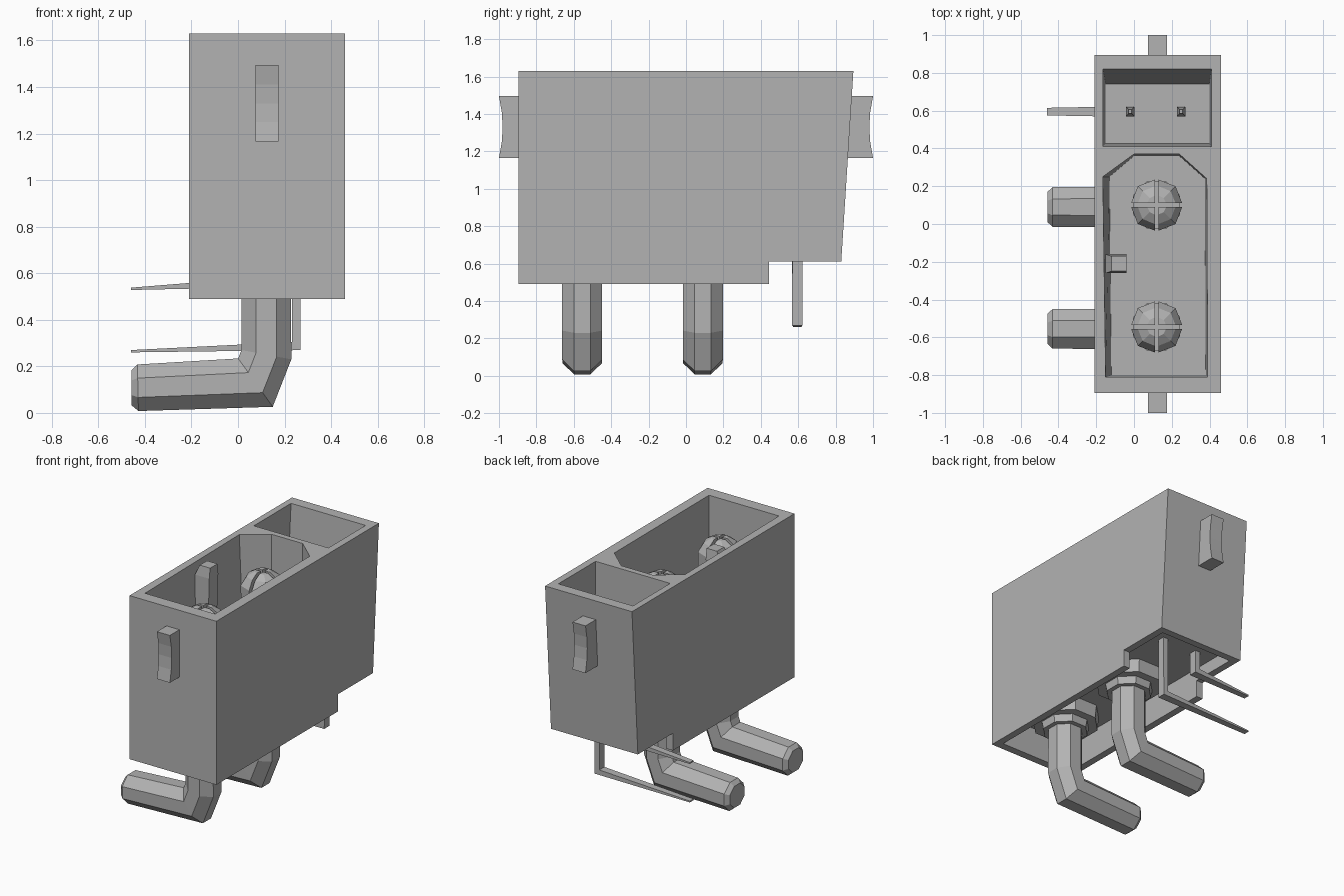
import bpy, bmesh
from math import cos, sin, pi
from mathutils import Vector

cube = bpy.data.objects.get("Cube")
if cube:
    bpy.data.objects.remove(cube, do_unlink=True)

grey = bpy.data.materials.new("plain grey")
grey.use_nodes = True
grey.diffuse_color = (0.45, 0.45, 0.45, 1)
grey.node_tree.nodes["Principled BSDF"].inputs["Base Color"].default_value = grey.diffuse_color


def loft(name, *shells):
    """Make one object; each shell is a list of point rings skinned and capped."""
    bm = bmesh.new()
    for rings in shells:
        rows = [[bm.verts.new(p) for p in ring] for ring in rings]
        n = len(rows[0])
        for low, high in zip(rows, rows[1:]):
            for i in range(n):
                j = (i + 1) % n
                bm.faces.new((low[i], low[j], high[j], high[i]))
        bm.faces.new(rows[0][::-1])
        bm.faces.new(rows[-1])
    bmesh.ops.recalc_face_normals(bm, faces=bm.faces)
    mesh = bpy.data.meshes.new(name)
    bm.to_mesh(mesh)
    bm.free()
    mesh.materials.append(grey)
    obj = bpy.data.objects.new(name, mesh)
    bpy.context.collection.objects.link(obj)
    return obj


def extrude_x(name, outline, x0, x1):
    return loft(name, [[(x, y, z) for y, z in outline] for x in (x0, x1)])


def level(outline, z):
    return [(x, y, z) for x, y in outline]


def rect(x0, x1, y0, y1):
    return [(x0, y0), (x1, y0), (x1, y1), (x0, y1)]


def circle(cx, cy, r, sides=8):
    return [(cx + r * cos((i + .5) * 2 * pi / sides),
             cy + r * sin((i + .5) * 2 * pi / sides)) for i in range(sides)]


def sweep(name, y, path, sizes, sides):
    """Sweep a polygon along an x-z path with mitred bends."""
    pts = [Vector(p) for p in path]
    rings = []
    for k, (p, (a, b)) in enumerate(zip(pts, sizes)):
        d0 = (p - pts[max(k - 1, 0)]) if k else pts[1] - p
        d1 = (pts[k + 1] - p) if k < len(pts) - 1 else d0
        t = (d0.normalized() + d1.normalized()).normalized()
        normal = Vector((-t.y, t.x)) / t.dot(d1.normalized())
        ring = []
        for u, v in circle(0, 0, 1 / cos(pi / sides), sides):
            q = p + normal * a * u
            ring.append((q.x, y + b * v, q.y))
        rings.append(ring)
    return loft(name, rings)


# Housing with stepped underside and leaning back
housing = extrude_x("housing", [(-.895, .49), (.445, .49), (.445, .61),
                                (.83, .61), (.895, 1.63), (-.895, 1.63)], -.21, .46)

# Tapered sockets above and a recess below
big_top = [(-.15, -.81), (.39, -.81), (.385, .24), (.24, .37), (0, .37), (-.165, .25)]
big_floor = [(-.12, -.80), (.38, -.80), (.375, .24), (.24, .36), (0, .36), (-.13, .25)]
cutters = [
    loft("power_socket_cutter", [level(big_floor, .8), level(big_top, 1.63), level(big_top, 1.7)]),
    loft("signal_socket_cutter", [level(rect(-.15, .40, .425, .74), .8),
                                  level(rect(-.165, .41, .41, .82), 1.63),
                                  level(rect(-.165, .41, .41, .82), 1.7)]),
    loft("underside_cutter", [level(rect(-.16, .41, -.84, .78), z) for z in (.4, .7)]),
]
bpy.context.view_layer.objects.active = housing
for cutter in cutters:
    cutter.hide_render = True
    mod = housing.modifiers.new("cut", "BOOLEAN")
    mod.operation = "DIFFERENCE"
    mod.solver = "EXACT"
    mod.object = cutter
    bpy.ops.object.modifier_apply(modifier=mod.name)
    bpy.data.objects.remove(cutter, do_unlink=True)

# Concave tabs on both ends
for name, s in (("front_tab", -1), ("back_tab", 1)):
    base = .86 if s > 0 else .88
    outline = [(base, 1.165), (1, 1.165), (.985, 1.25), (.98, 1.33),
               (.985, 1.41), (1, 1.495), (base, 1.495)]
    extrude_x(name, [(s * y, z) for y, z in outline], .075, .175)

# Keying rib on the socket wall
loft("key_rib", [level(rect(-.15, -.06, -.26, -.17), .79),
                 level(rect(-.15, -.04, -.26, -.16), 1.55),
                 level(rect(-.12, -.04, -.25, -.17), 1.62)])

# Power pins: collar, slotted contact and bent lead
for label, y in (("front", -.555), ("back", .09)):
    cx = .12
    loft(label + "_collar", [level(circle(cx, y, r), z)
                             for r, z in ((.15, .56), (.16, .61), (.22, .61), (.23, .71))])
    yc = y + .01
    prongs = []
    for sx in (-1, 1):
        for sy in (-1, 1):
            rings = []
            for r, z in ((.13, 1.1), (.135, 1.42), (.10, 1.48), (.05, 1.51)):
                g = .01
                wedge = [(g, g), (r, g), (r * .74, r * .74), (g, r)]
                rings.append([(cx + sx * u, yc + sy * v, z) for u, v in wedge])
            prongs.append(rings)
    core = [level(circle(cx, yc, .135), z) for z in (.79, 1.11)]
    loft(label + "_contact", core, *prongs)
    sweep(label + "_power_lead", y,
          [(.12, .71), (.122, .25), (.075, .13), (-.43, .108), (-.458, .108)],
          [(.107, .107)] * 3 + [(.1, .105), (.075, .08)], 8)

# Thin signal pins with tapered bent leads
for name, x, z in (("upper_signal_pin", -.02, .555), ("lower_signal_pin", .25, .287)):
    sweep(name, .595, [(x, 1.15), (x, 1.05), (x, z), (-.46, z - .022)],
          [(.008, .01), (.022, .025), (.018, .028), (.005, .02)], 4)
